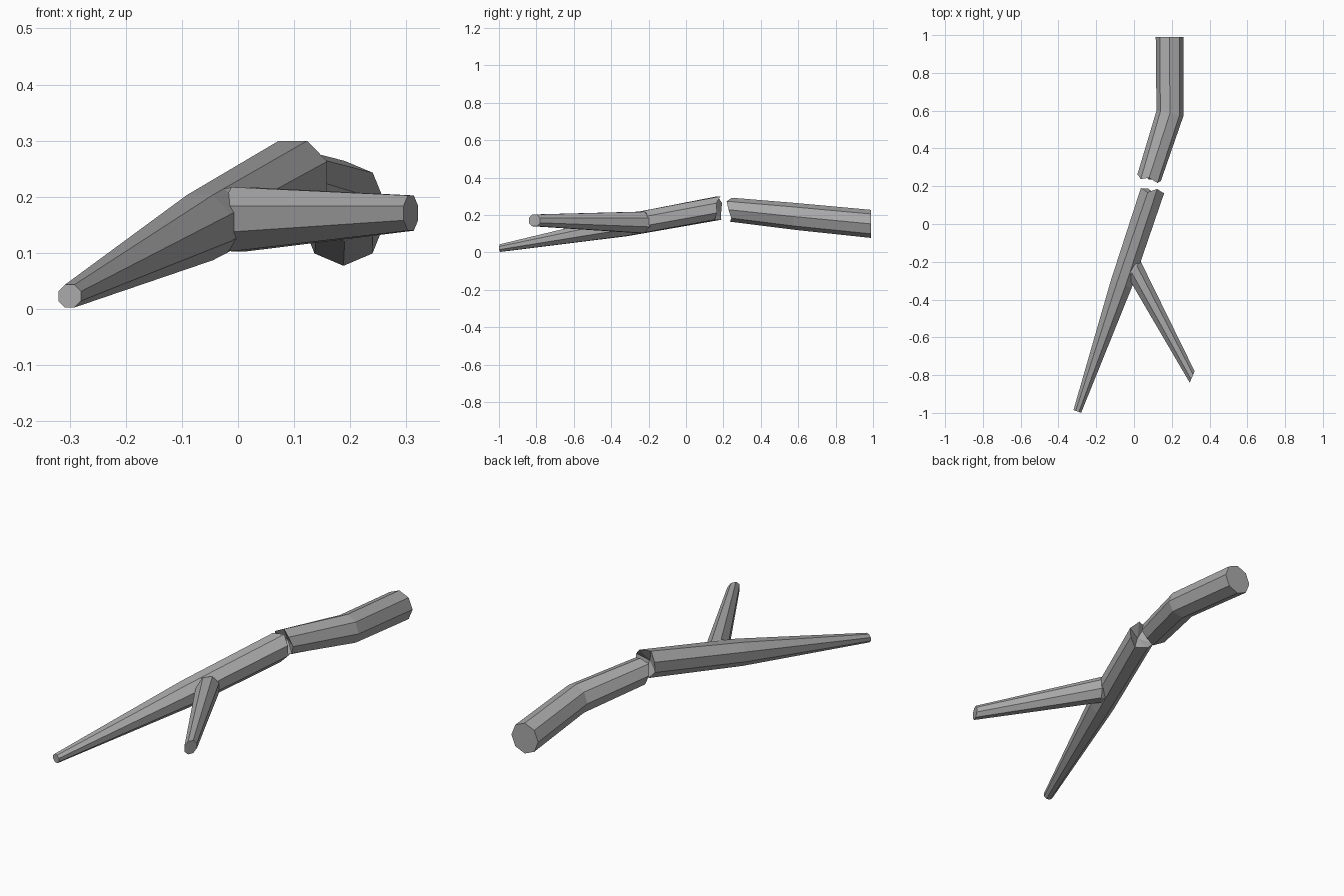
import bpy, bmesh, math
from mathutils import Vector

cube = bpy.data.objects.get("Cube")
if cube:
    bpy.data.objects.remove(cube)

bark = bpy.data.materials.new("grey_bark")
bark.use_nodes = True
bark.diffuse_color = (0.4, 0.4, 0.4, 1)
bark.node_tree.nodes["Principled BSDF"].inputs["Base Color"].default_value = (0.4, 0.4, 0.4, 1)
SIDES = 8


def limb(name, rings, turn=0.0, ragged=None, core=0.0):
    """Eight-sided limb through rings (centre, side vector, height radius).
    The last ring may be splintered along y, with its core pushed by `core`."""
    bm = bmesh.new()
    loops = []
    for centre, side, height in rings:
        loop = []
        for i in range(SIDES):
            a = (i + turn) * math.tau / SIDES
            p = Vector(centre) + Vector((side[0], side[1], 0)) * math.cos(a)
            p.z += height * math.sin(a)
            loop.append(bm.verts.new(p))
        loops.append(loop)
    for lower, upper in zip(loops, loops[1:]):
        for i in range(SIDES):
            j = (i + 1) % SIDES
            bm.faces.new((lower[i], lower[j], upper[j], upper[i]))
    bm.faces.new(loops[0])
    if ragged:
        # splintered break
        for v, shift in zip(loops[-1], ragged):
            v.co.y += shift
        mid = bm.verts.new(Vector(rings[-1][0]) + Vector((0, core, 0)))
        for i in range(SIDES):
            bm.faces.new((loops[-1][i], loops[-1][(i + 1) % SIDES], mid))
    else:
        bm.faces.new(loops[-1])
    bmesh.ops.recalc_face_normals(bm, faces=bm.faces)
    mesh = bpy.data.meshes.new(name)
    bm.to_mesh(mesh)
    bm.free()
    mesh.materials.append(bark)
    ob = bpy.data.objects.new(name, mesh)
    bpy.context.collection.objects.link(ob)
    return ob


# thick rear piece, bent in the middle and broken at its front end
limb("thick_branch", [
    ((0.188, 0.99, 0.152), (0.073, 0), 0.075),
    ((0.19, 0.585, 0.192), (0.071, -0.015), 0.072),
    ((0.08, 0.245, 0.228), (0.062, -0.018), 0.064),
], ragged=[0, -0.015, 0, -0.02, 0, 0.01, -0.01, 0.01], core=0.03)

# long tapering front piece, broken at its rear end
limb("thin_branch", [
    ((-0.30, -0.992, 0.023), (0.022, -0.008), 0.022),
    ((-0.068, -0.32, 0.145), (0.06, -0.02), 0.063),
    ((0.098, 0.172, 0.237), (0.066, -0.017), 0.068),
], turn=0.5, ragged=[0.005, 0.02, -0.01, 0.005, 0, 0.01, -0.012, 0.01], core=-0.03)

# side twig with a flared foot and a slanted tip
limb("side_twig", [
    ((-0.045, -0.255, 0.16), (0.035, 0.092), 0.05),
    ((0.002, -0.24, 0.16), (0.035, 0.048), 0.062),
    ((0.308, -0.81, 0.171), (0.014, 0.033), 0.034),
], turn=0.5)
